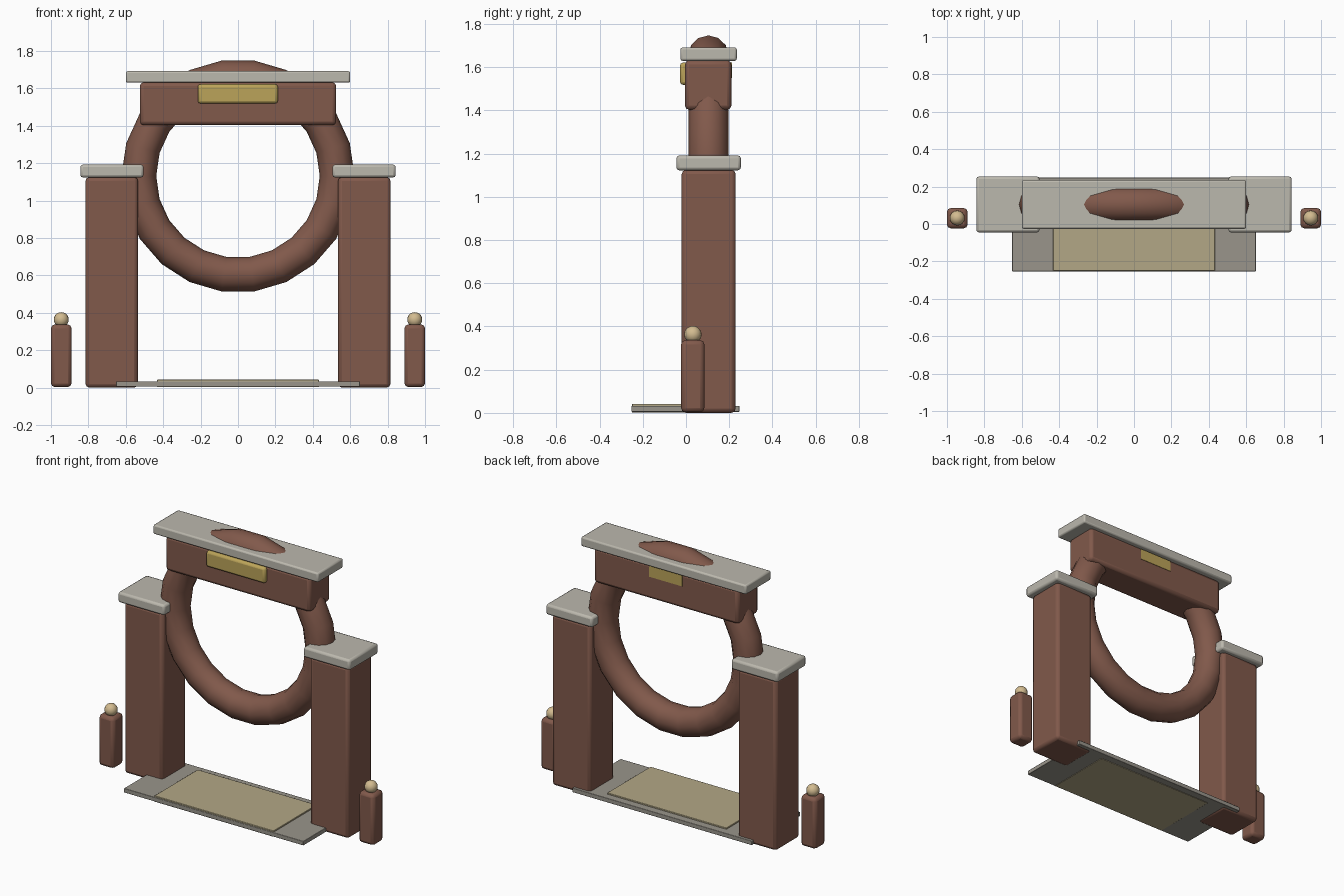
import bpy
from math import radians, pi

if "Cube" in bpy.data.objects:
    bpy.data.objects.remove(bpy.data.objects["Cube"])


def material(name, rgb):
    m = bpy.data.materials.new(name)
    m.diffuse_color = (*rgb, 1)
    m.use_nodes = True
    m.node_tree.nodes["Principled BSDF"].inputs["Base Color"].default_value = m.diffuse_color
    return m


BROWN = material("brown_clay", (0.22, 0.10, 0.07))
STONE = material("pale_stone", (0.50, 0.48, 0.42))
DARK = material("floor_stone", (0.32, 0.30, 0.26))
GOLD = material("gold", (0.50, 0.37, 0.10))
MAT = material("woven_mat", (0.45, 0.39, 0.24))
TAN = material("tan", (0.65, 0.50, 0.28))


def finish(name, mat):
    ob = bpy.context.object
    ob.name = name
    ob.data.materials.append(mat)
    bpy.ops.object.shade_smooth_by_angle(angle=radians(35))
    return ob


def box(name, mat, x, y, z, bevel=0.02):
    """Rounded box from (min, max) ranges on each axis."""
    bpy.ops.mesh.primitive_cube_add(size=1)
    ob = bpy.context.object
    ranges = (x, y, z)
    for v in ob.data.vertices:
        v.co = [a if c < 0 else b for c, (a, b) in zip(v.co, ranges)]
    if bevel:
        mod = ob.modifiers.new("round", "BEVEL")
        mod.width = bevel
        mod.segments = 2
    return finish(name, mat)


# Paired pillars, caps and side posts
for s, side in ((-1, "left"), (1, "right")):
    def span(a, b):
        return tuple(sorted((s * a, s * b)))
    box(side + "_pillar", BROWN, span(0.535, 0.815), (-0.02, 0.23), (0, 1.125))
    box(side + "_pillar_cap", STONE, span(0.505, 0.843), (-0.045, 0.254), (1.123, 1.192), 0.014)
    box(side + "_post", BROWN, span(0.89, 1.0), (-0.023, 0.085), (0.003, 0.337))
    bpy.ops.mesh.primitive_uv_sphere_add(segments=16, ring_count=10, radius=0.04,
                                         location=(s * 0.945, 0.032, 0.363))
    finish(side + "_post_ball", TAN)

# Upright ring
bpy.ops.mesh.primitive_torus_add(major_segments=22, minor_segments=12,
                                 major_radius=0.53, minor_radius=0.093,
                                 location=(0, 0.104, 1.131), rotation=(pi / 2, 0, 0))
finish("ring", BROWN)

# Lintel, top slab and plaques
box("lintel", BROWN, (-0.525, 0.525), (-0.005, 0.21), (1.403, 1.632))
box("top_slab", STONE, (-0.6, 0.6), (-0.026, 0.235), (1.63, 1.692), 0.01)
box("front_plaque", GOLD, (-0.215, 0.213), (-0.028, 0.03), (1.519, 1.622), 0.014)
box("back_plaque", GOLD, (-0.12, 0.12), (0.18, 0.213), (1.55, 1.622), 0)

# Floor slab and mat
box("floor_slab", DARK, (-0.652, 0.652), (-0.253, 0.248), (0.005, 0.033), 0.003)
box("floor_mat", MAT, (-0.433, 0.433), (-0.25, 0.2), (0.002, 0.042), 0.003)
